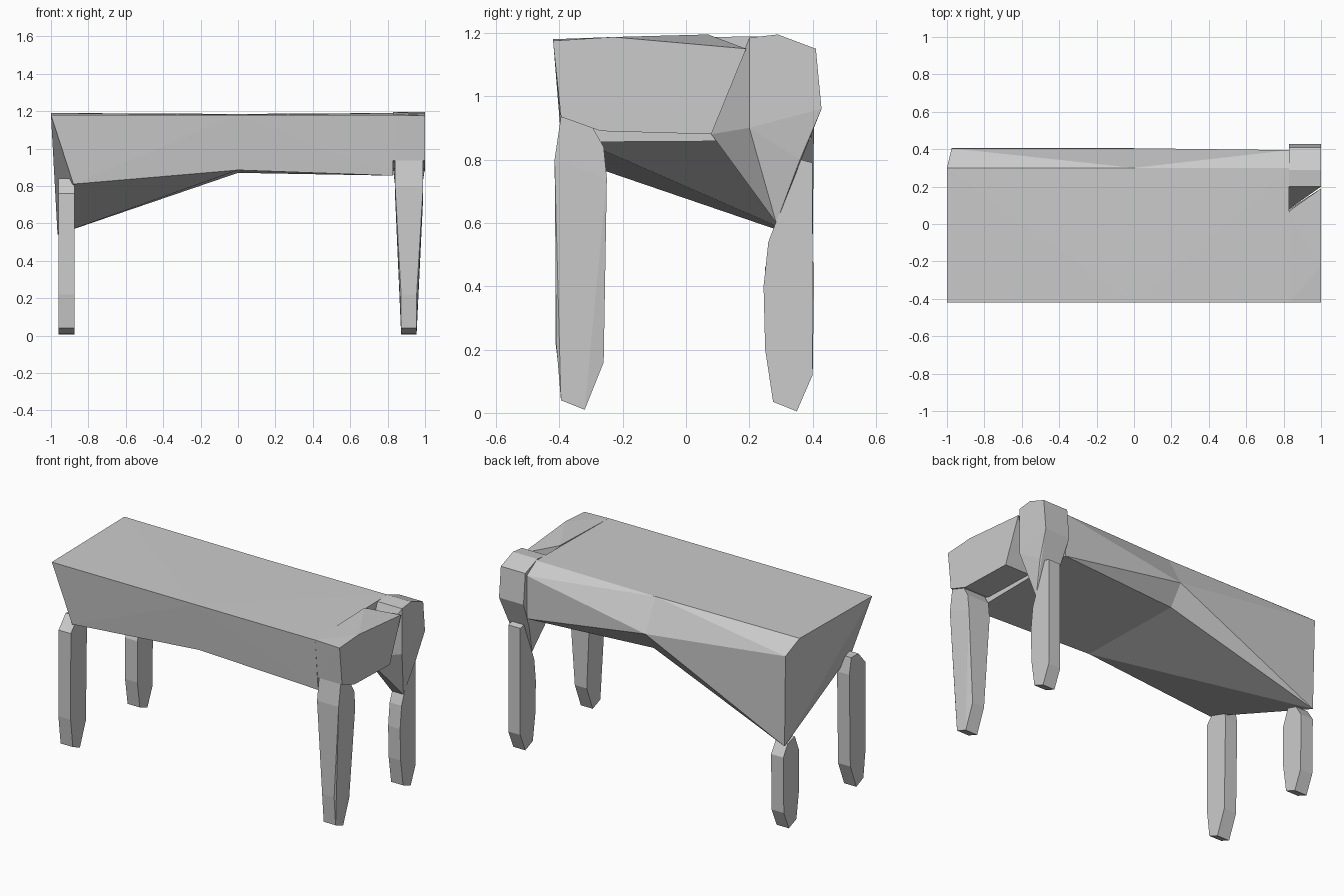
import bpy, bmesh


def hull(name, pts):
    """Flat-faced convex block around a few corner points."""
    me = bpy.data.meshes.new(name)
    bm = bmesh.new()
    for p in pts:
        bm.verts.new(p)
    res = bmesh.ops.convex_hull(bm, input=bm.verts[:])
    loose = [v for v in bm.verts if not v.link_faces]
    bmesh.ops.delete(bm, geom=loose, context='VERTS')
    bmesh.ops.recalc_face_normals(bm, faces=bm.faces[:])
    bm.to_mesh(me)
    bm.free()
    ob = bpy.data.objects.new(name, me)
    bpy.context.collection.objects.link(ob)
    return ob


def section(x, profile):
    """Place a (y, z) profile at a given x."""
    return [(x, y, z) for y, z in profile]


# Cross-section shared by both slabs at the centre
centre = [(-.42, 1.18), (.30, 1.185), (.405, .99), (.32, .87), (-.39, .885)]

# Left slab: deep at the back outer corner
hull("left_slab", section(0, centre) + [
    (-1, -.42, 1.18), (-1, .30, 1.19), (-.975, .405, 1.11),
    (-.965, .40, .54), (-.88, -.39, .81)])

# Middle-right slab
hull("right_slab", section(0, centre) + section(.83, [
    (-.42, 1.18), (.30, 1.19), (.395, 1.13), (.395, .86), (-.39, .855)]))

# Right end strip with a slanted rear
hull("end_strip", [
    (.83, -.42, 1.18), (1, -.42, 1.175), (1, -.23, 1.187),
    (.83, .07, 1.195), (1, .19, 1.15), (1, .08, .88), (.83, .08, .88),
    (.83, -.27, .89), (1, -.27, .89), (.83, -.395, .935), (1, -.395, .935)])

# Chunky rear right corner block, narrowing downwards
block = [(.20, 1.185), (.29, 1.195), (.41, 1.15), (.428, .96)]
hull("corner_block", section(.83, block) + section(1, block) + [
    (.83, .08, .88), (1, .20, .90), (.84, .36, .80), (.985, .36, .80),
    (.87, .285, .60), (.95, .285, .60)])

# Left legs
front = [(-.39, .04), (-.32, .01), (-.26, .16), (-.25, .74),
         (-.27, .84), (-.34, .84), (-.41, .76), (-.412, .22)]
hull("front_left_leg", section(-.96, front) + section(-.875, front))
back = [(.275, .035), (.35, .005), (.40, .12), (.405, .47),
        (.36, .54), (.29, .56), (.25, .46), (.25, .20)]
hull("back_left_leg", section(-.96, back) + section(-.875, back))

# Front right leg, tapering downwards
foot = [(-.395, .04), (-.32, .01), (-.26, .16), (-.41, .22)]
top = [(-.395, .935), (-.30, .91), (-.26, .84), (-.25, .74), (-.415, .80)]
hull("front_right_leg", section(.872, foot) + section(.955, foot)
     + section(.84, top) + section(.99, top))

# Back right leg
rear = [(.275, .035), (.35, .005), (.40, .12), (.40, .79),
        (.36, .80), (.26, .54), (.245, .40), (.25, .20)]
hull("back_right_leg", section(.872, rear) + section(.955, rear))
